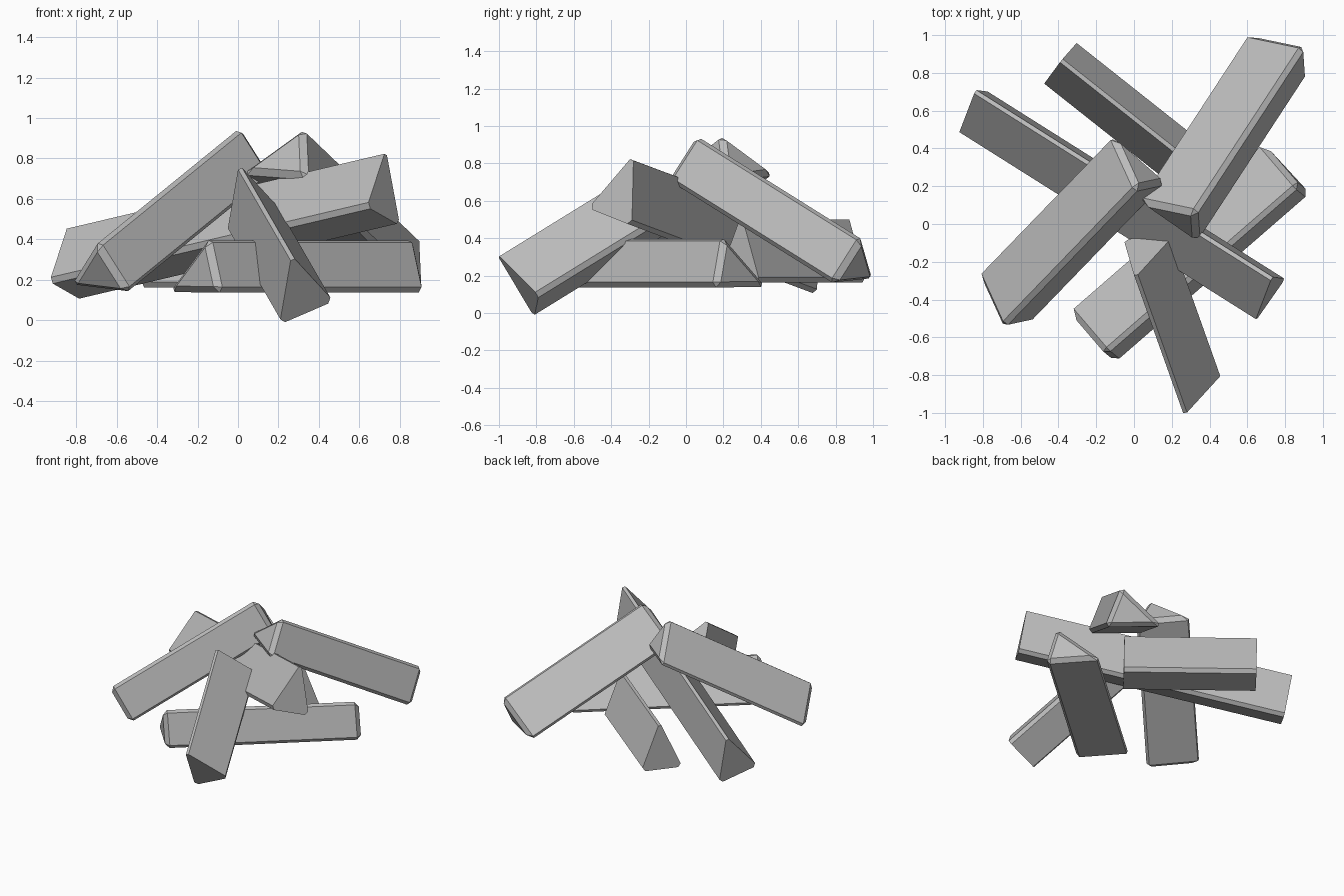
import bpy
import bmesh
from mathutils import Vector

if "Cube" in bpy.data.objects:
    bpy.data.objects.remove(bpy.data.objects["Cube"], do_unlink=True)

# Single plain grey
grey = bpy.data.materials.new("plain_grey")
grey.use_nodes = True
colour = (0.5, 0.5, 0.5, 1)
grey.diffuse_color = colour
grey.node_tree.nodes["Principled BSDF"].inputs["Base Color"].default_value = colour

BEVEL = 0.03


def split_log(name, corners, axis, bevel_ends=False):
    """Wedge-shaped log: triangular end swept along an axis, edges chamfered."""
    corners = [Vector(c) for c in corners]
    axis = Vector(axis)
    centre = sum(corners, Vector()) / 3
    # Allow for the material the chamfer takes off each corner
    corners = [c + (c - centre).normalized() * BEVEL * 0.9 for c in corners]

    bm = bmesh.new()
    near = [bm.verts.new(c) for c in corners]
    far = [bm.verts.new(c + axis) for c in corners]
    bm.faces.new(near)
    bm.faces.new(far[::-1])
    for i in range(3):
        j = (i + 1) % 3
        bm.faces.new((near[j], near[i], far[i], far[j]))
    bmesh.ops.recalc_face_normals(bm, faces=bm.faces[:])

    long_edges = [e for e in bm.edges
                  if (e.verts[0] in near) != (e.verts[1] in near)]
    bmesh.ops.bevel(bm, geom=bm.edges[:] if bevel_ends else long_edges,
                    offset=BEVEL, offset_type='OFFSET', segments=1,
                    profile=0.5, affect='EDGES', clamp_overlap=True)
    bmesh.ops.recalc_face_normals(bm, faces=bm.faces[:])

    mesh = bpy.data.meshes.new(name)
    bm.to_mesh(mesh)
    bm.free()
    mesh.materials.append(grey)
    obj = bpy.data.objects.new(name, mesh)
    bpy.context.collection.objects.link(obj)
    return obj


# Logs lying at the bottom of the pile
split_log("ground_log",
          [(-.34, -.47, .15), (-.16, -.68, .39), (-.11, -.72, .15)],
          (1.03, .895, 0), bevel_ends=True)
split_log("back_log",
          [(-.47, .75, .18), (-.31, .95, .18), (-.385, .865, .5)],
          (.72, -.57, 0))

# Long log rising across the middle
split_log("long_cross_log",
          [(.73, -.29, .82), (.65, -.5, .57), (.79, -.3, .49)],
          (-1.57, .99, -.37))

# Logs leaning against the middle
split_log("right_leaning_log",
          [(-.82, -.28, .17), (-.7, -.54, .36), (-.56, -.51, .14)],
          (.72, .745, .585), bevel_ends=True)
split_log("left_leaning_log",
          [(.03, .11, .74), (.31, .05, .94), (.32, -.09, .72)],
          (.585, .895, -.56), bevel_ends=True)
split_log("front_leaning_log",
          [(.27, -1, .3), (.45, -.8, .1), (.22, -.82, 0)],
          (-.26, .73, .45))
